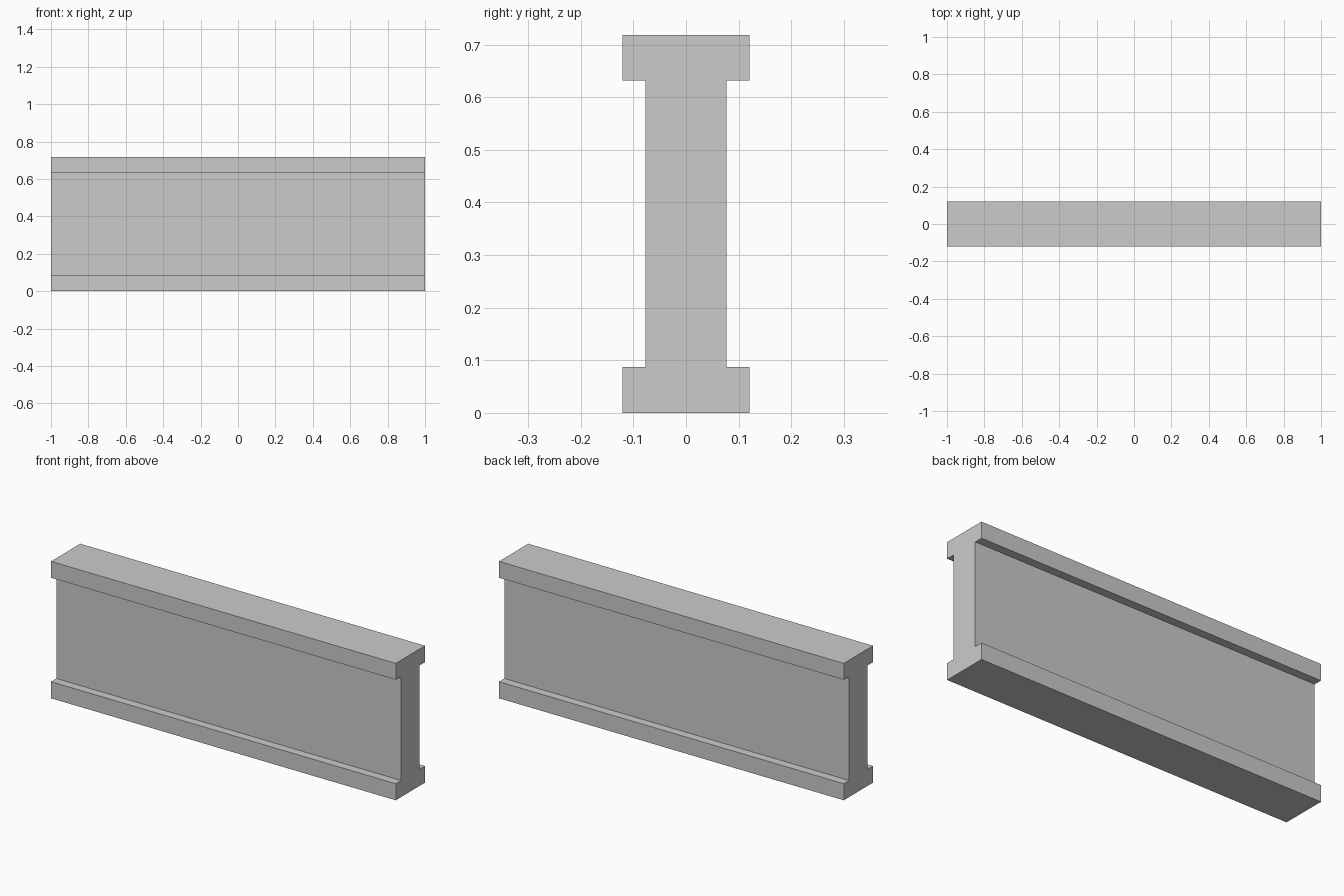
import bpy
import bmesh

if "Cube" in bpy.data.objects:
    bpy.data.objects.remove(bpy.data.objects["Cube"])

LENGTH = 2.0
FLANGE, WEB = 0.121, 0.077           # half widths
Z = (0.0, 0.087, 0.632, 0.718)       # base, lower step, upper step, top

# Right half of the I-shaped section, mirrored to close the loop
half = [(FLANGE, Z[0]), (FLANGE, Z[1]), (WEB, Z[1]),
        (WEB, Z[2]), (FLANGE, Z[2]), (FLANGE, Z[3])]
profile = half + [(-y, z) for y, z in reversed(half)]

# Beam: section extruded along x
bm = bmesh.new()
section = bm.faces.new([bm.verts.new((-LENGTH / 2, y, z)) for y, z in profile])
extruded = bmesh.ops.extrude_face_region(bm, geom=[section], use_keep_orig=True)
end_verts = [g for g in extruded["geom"] if isinstance(g, bmesh.types.BMVert)]
bmesh.ops.translate(bm, verts=end_verts, vec=(LENGTH, 0, 0))
bmesh.ops.recalc_face_normals(bm, faces=bm.faces)

mesh = bpy.data.meshes.new("i_beam")
bm.to_mesh(mesh)
bm.free()
bpy.context.collection.objects.link(bpy.data.objects.new("i_beam", mesh))
